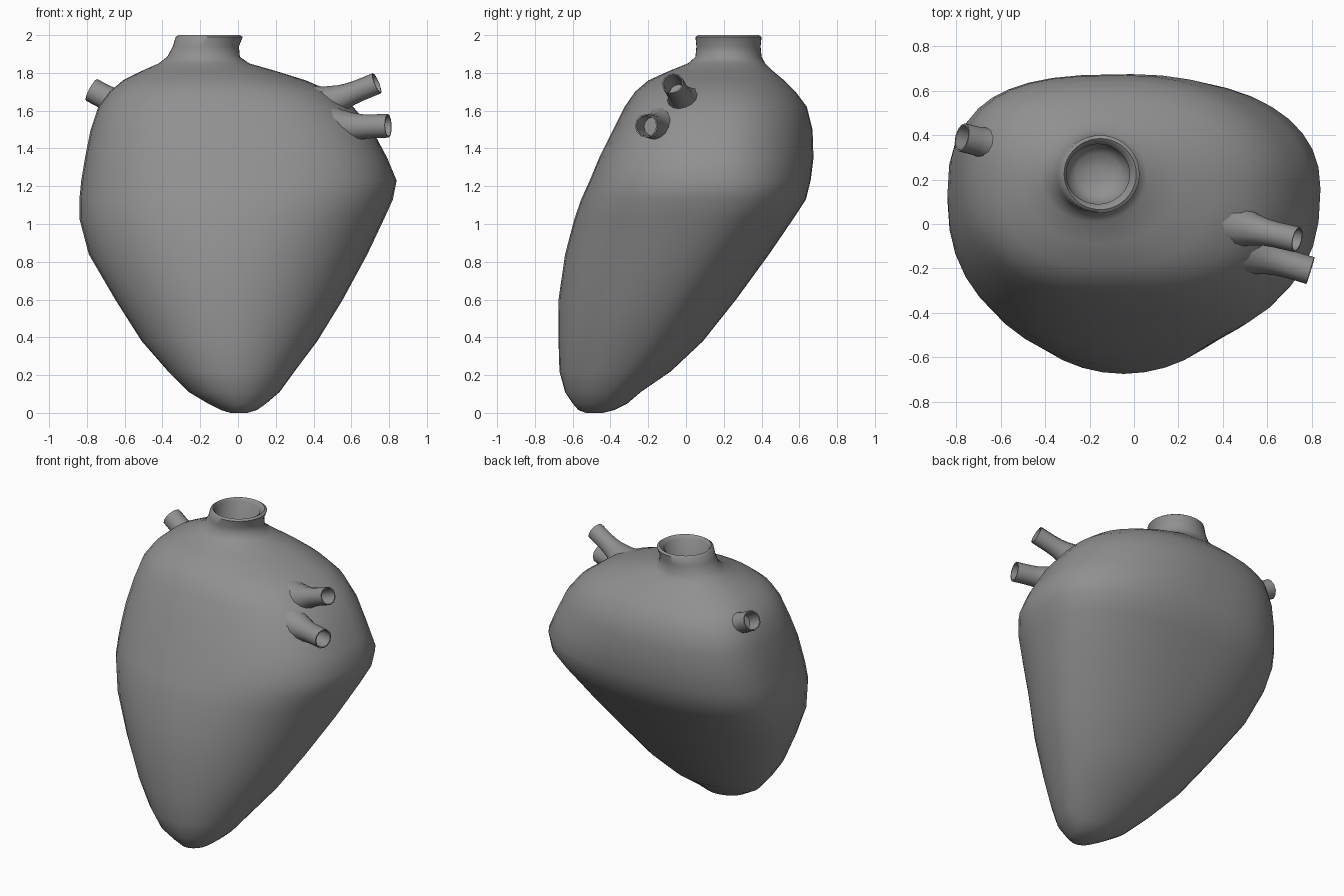
import bpy
import bmesh
from math import cos, sin, pi
from mathutils import Vector

if "Cube" in bpy.data.objects:
    bpy.data.objects.remove(bpy.data.objects["Cube"])

grey = bpy.data.materials.new("dark_grey")
grey.diffuse_color = (0.28, 0.28, 0.28, 1)
grey.use_nodes = True
grey.node_tree.nodes["Principled BSDF"].inputs["Base Color"].default_value = grey.diffuse_color


def loft(name, rings, angle=60):
    """Skin a list of equal-length point rings into one smooth capped object."""
    bm = bmesh.new()
    rows = [[bm.verts.new(p) for p in r] for r in rings]
    n = len(rows[0])
    for a, b in zip(rows, rows[1:]):
        for i in range(n):
            j = (i + 1) % n
            bm.faces.new((a[i], a[j], b[j], b[i]))
    bm.faces.new(rows[0][::-1])
    bm.faces.new(rows[-1])
    bmesh.ops.recalc_face_normals(bm, faces=bm.faces)
    me = bpy.data.meshes.new(name)
    bm.to_mesh(me)
    bm.free()
    me.materials.append(grey)
    ob = bpy.data.objects.new(name, me)
    bpy.context.collection.objects.link(ob)
    bpy.ops.object.select_all(action='DESELECT')
    ob.select_set(True)
    bpy.context.view_layer.objects.active = ob
    bpy.ops.object.shade_smooth_by_angle(angle=angle * pi / 180)
    return ob


def ramp(z, a, b):
    return min(1, max(0, (z - a) / (b - a)))


def section(z, xl, xr, yf, yb, n=40):
    """Rounded horizontal section whose corners grow boxier with height."""
    k = 0.60 - 0.05 * ramp(z, 1.0, 1.4)
    cx, cy = (xl + xr) / 2, yf + k * (yb - yf)
    if z > 1.84:
        cy = (yf + yb) / 2
    fade = 1 - ramp(z, 1.70, 1.84)
    pts = []
    for i in range(n):
        t = 2 * pi * i / n
        c, s = cos(t), sin(t)
        if s > 0 and c < 0:      # back left
            extra = 0.9 * ramp(z, 0.4, 1.3)
        elif s > 0:              # back right
            extra = 0.4 * ramp(z, 0.5, 1.0) * (1 - ramp(z, 1.15, 1.4))
        elif c > 0:              # front right
            extra = 0.65 * ramp(z, 0.8, 1.4)
        else:                    # front left
            extra = 0.45 * ramp(z, 0.8, 1.3)
        e = 2 / (2 + extra * fade)
        x = abs(c) ** e * (1 if c > 0 else -1) * (xr - xl) / 2
        y = abs(s) ** e * ((yb - cy) if s > 0 else (yf - cy))
        pts.append((cx + x, cy + y, z))
    return pts


# heart body with the main artery neck: z, left, right, front, back
profile = [
    (0.00, -0.04, 0.05, -0.53, -0.44),
    (0.015, -0.09, 0.10, -0.57, -0.38),
    (0.05, -0.16, 0.15, -0.60, -0.31),
    (0.11, -0.26, 0.22, -0.64, -0.24),
    (0.22, -0.37, 0.30, -0.67, -0.08),
    (0.38, -0.51, 0.42, -0.675, 0.09),
    (0.60, -0.65, 0.555, -0.675, 0.265),
    (0.84, -0.79, 0.685, -0.64, 0.44),
    (1.03, -0.84, 0.775, -0.59, 0.57),
    (1.13, -0.84, 0.82, -0.555, 0.635),
    (1.23, -0.83, 0.84, -0.51, 0.66),
    (1.35, -0.81, 0.79, -0.46, 0.675),
    (1.50, -0.78, 0.71, -0.385, 0.67),
    (1.62, -0.74, 0.61, -0.325, 0.64),
    (1.70, -0.68, 0.50, -0.27, 0.58),
    (1.76, -0.61, 0.36, -0.20, 0.52),
    (1.81, -0.51, 0.20, -0.09, 0.46),
    (1.85, -0.42, 0.06, 0.01, 0.42),
    (1.885, -0.375, 0.01, 0.05, 0.40),
    (1.94, -0.345, 0.005, 0.055, 0.395),
    (1.99, -0.33, 0.025, 0.05, 0.40),
    (2.00, -0.315, 0.01, 0.065, 0.385),
    (1.98, -0.305, -0.02, 0.09, 0.36),
    (1.85, -0.305, -0.02, 0.09, 0.36),
    (1.80, -0.26, -0.06, 0.13, 0.32),
    (1.785, -0.19, -0.12, 0.195, 0.255),
]
loft("heart_body", [section(*r) for r in profile])


def vessel(name, base, tip, r0, r1, n=12):
    """Short open tube that flares where it leaves the body."""
    base, tip = Vector(base), Vector(tip)
    d = (tip - base).normalized()
    u = d.cross(Vector((0, 0, 1))).normalized()
    v = d.cross(u)
    steps = [(0, r0)]
    steps += [(f, r1 + (r0 - r1) * (1 - f / 0.7) ** 2) for f in (0.2, 0.4, 0.55, 0.7)]
    steps += [(1, r1), (1, r1 * 0.88), (0.6, r1 * 0.8)]
    rings = []
    for f, r in steps:
        c = base.lerp(tip, f)
        rings.append([c + r * (cos(2 * pi * i / n) * u + sin(2 * pi * i / n) * v)
                      for i in range(n)])
    loft(name, rings)


# side vessels
vessel("upper_right_vessel", (0.43, 0.0, 1.62), (0.735, -0.07, 1.745), 0.12, 0.058)
vessel("lower_right_vessel", (0.50, -0.12, 1.51), (0.795, -0.21, 1.52), 0.12, 0.063)
vessel("left_vessel", (-0.57, 0.34, 1.60), (-0.775, 0.39, 1.71), 0.13, 0.065)
